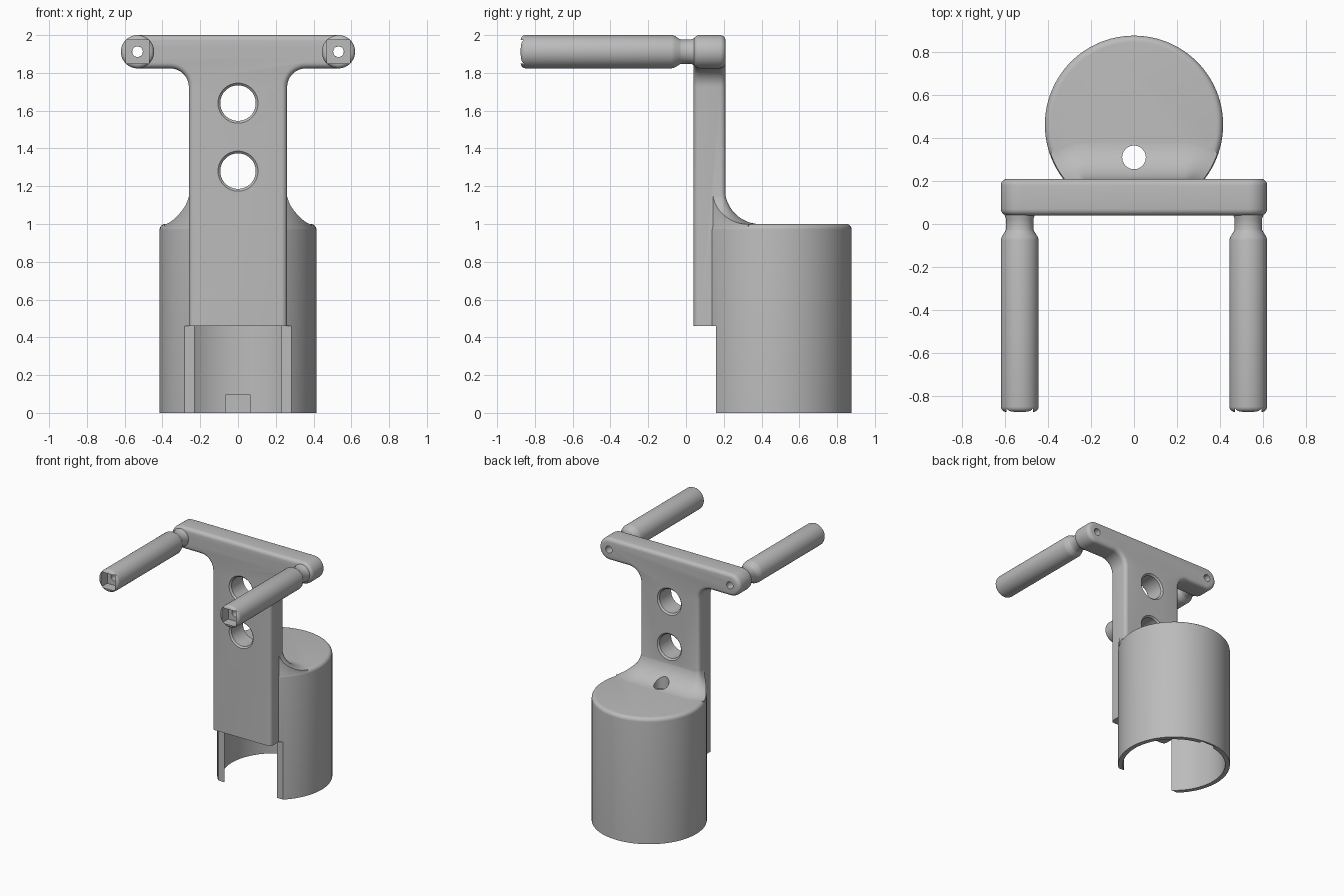
import bpy, bmesh, math
from mathutils import Matrix, Vector

if "Cube" in bpy.data.objects:
    bpy.data.objects.remove(bpy.data.objects["Cube"])

grey = bpy.data.materials.new("plain_grey")
grey.use_nodes = True
COLOUR = (0.5, 0.5, 0.5, 1)
grey.diffuse_color = COLOUR
grey.node_tree.nodes["Principled BSDF"].inputs["Base Color"].default_value = COLOUR

CUP_Y, CUP_R, WALL = 0.462, 0.415, 0.035
PLATE_F, PLATE_B, PLATE_X = 0.04, 0.21, 0.26
ARM_X, ARM_Z, ARM_R = 0.532, 1.912, 0.088
FORWARD = Matrix.Rotation(math.pi / 2, 4, "X")   # turns +z into -y


def finish(bm, name):
    bmesh.ops.recalc_face_normals(bm, faces=bm.faces)
    mesh = bpy.data.meshes.new(name)
    bm.to_mesh(mesh)
    bm.free()
    ob = bpy.data.objects.new(name, mesh)
    bpy.context.collection.objects.link(ob)
    mesh.materials.append(grey)
    return ob


def loft(name, rings, matrix=Matrix(), closed=False):
    """Skin rings of points; cap the ends, or join last to first."""
    bm = bmesh.new()
    loops = [[bm.verts.new(matrix @ Vector(p)) for p in ring] for ring in rings]
    n = len(loops[0])
    pairs = list(zip(loops, loops[1:])) + ([(loops[-1], loops[0])] if closed else [])
    for a, b in pairs:
        for i in range(n):
            j = (i + 1) % n
            bm.faces.new((a[i], a[j], b[j], b[i]))
    if not closed:
        bm.faces.new(loops[0])
        bm.faces.new(loops[-1])
    return finish(bm, name)


def lathe(name, profile, matrix=Matrix(), segs=96, closed=False):
    turn = [2 * math.pi * i / segs for i in range(segs)]
    rings = [[(r * math.cos(a), r * math.sin(a), h) for a in turn] for r, h in profile]
    return loft(name, rings, matrix, closed)


def box(name, lo, hi):
    rings = [[(lo[0], lo[1], z), (hi[0], lo[1], z), (hi[0], hi[1], z), (lo[0], hi[1], z)]
             for z in (lo[2], hi[2])]
    return loft(name, rings)


def arc(cx, cy, r, start, end, n):
    return [(cx + r * math.cos(math.radians(start + (end - start) * i / n)),
             cy + r * math.sin(math.radians(start + (end - start) * i / n)))
            for i in range(n + 1)]


def combine(ob, tool, operation):
    tool.hide_render = True
    mod = ob.modifiers.new(operation, "BOOLEAN")
    mod.object, mod.operation, mod.solver = tool, operation, "EXACT"
    bpy.context.view_layer.objects.active = ob
    bpy.ops.object.modifier_apply(modifier=mod.name)
    bpy.data.objects.remove(tool)


def smooth(ob):
    bpy.ops.object.select_all(action="DESELECT")
    ob.select_set(True)
    bpy.context.view_layer.objects.active = ob
    bpy.ops.object.shade_smooth_by_angle(angle=math.radians(32))


# T-shaped plate: half outline mirrored, extruded by stacked insets for rounded rims
def plate_outline(inset):
    r = ARM_R - inset
    half = [(PLATE_X - inset, 0.3)]
    half += arc(PLATE_X + 0.1, ARM_Z - ARM_R - 0.1, 0.1 + inset, 180, 90, 10)
    half += arc(ARM_X, ARM_Z, r, -90, 90, 24)
    return half + [(-x, z) for x, z in reversed(half)]


ROUND = 0.03
steps = [(ROUND * (1 - math.sin(t)), ROUND * (1 - math.cos(t)))
         for t in [math.pi / 2 * i / 5 for i in range(6)]]
layers = [(inset, PLATE_F + d) for inset, d in steps]
layers += [(inset, PLATE_B - d) for inset, d in reversed(steps)]
body = loft("plate_and_cup", [[(x, y, z) for x, z in plate_outline(i)] for i, y in layers])

# Cup with rounded top rim
at_cup = Matrix.Translation((0, CUP_Y, 0))
rim = arc(CUP_R - 0.03, 0.97, 0.03, 0, 90, 6)
combine(body, lathe("cup", [(CUP_R, 0)] + rim, at_cup), "UNION")


# Concave fillet flaring from the plate to the cup top, trimmed to the cup's outline
def rounded_rect(offset, z):
    r, pts = 0.02 + offset, []
    x, lo, hi = PLATE_X - 0.025, PLATE_F + 0.02, PLATE_B - 0.025
    for cx, cy, a in ((x, hi, 0), (-x, hi, 90), (-x, lo, 180), (x, lo, 270)):
        pts += [(px, py, z) for px, py in arc(cx, cy, r, a, a + 90, 8)]
    return pts


FLARE = 0.19
rings = [rounded_rect(FLARE, 0.9)]
for i in range(13):
    t = math.pi / 2 * i / 12
    rings.append(rounded_rect(FLARE * (1 - math.sin(t)), 0.999 + FLARE * (1 - math.cos(t))))
fillet = loft("fillet", rings)
combine(fillet, lathe("trim", [(CUP_R - 0.004, 0.8), (CUP_R - 0.004, 1.5)], at_cup), "INTERSECT")
combine(body, fillet, "UNION")

# Hollow inside, front opening, inner notch and drain hole
combine(body, lathe("cavity", [(CUP_R - WALL, -0.1), (CUP_R - WALL, 0.96)], at_cup), "DIFFERENCE")
combine(body, box("opening", (-0.5, -0.2, -0.1), (0.5, 0.16, 0.46)), "DIFFERENCE")
combine(body, box("notch", (-0.065, 0.7, -0.1), (0.065, 0.86, 0.095)), "DIFFERENCE")
drain = Matrix.Translation((0, 0.31, 0))
combine(body, lathe("drain", [(0.055, 0.8), (0.055, 1.3)], drain, 40), "DIFFERENCE")

# Two large holes with eased edges
E = 0.012
for z in (1.28, 1.64):
    place = Matrix.Translation((0, PLATE_F, z)) @ FORWARD
    depth = PLATE_F - PLATE_B
    cut = [(0.094 + 2 * E, E), (0.094, -E), (0.094, depth + E), (0.094 + 2 * E, depth - E)]
    combine(body, lathe("plate_hole", cut, place, 64), "DIFFERENCE")

# Handles: turned grips with a neck, bored through, square pocket in the end
BORE, TIP = 0.028, 0.915
for side, name in ((1, "left_handle"), (-1, "right_handle")):
    place = Matrix.Translation((side * ARM_X, PLATE_F, ARM_Z)) @ FORWARD
    combine(body, lathe("bore", [(BORE, -0.4), (BORE, 0.2)], place, 32), "DIFFERENCE")
    grip = [(BORE, -0.02), (0.07, -0.02), (0.07, 0.0), (0.064, 0.015), (0.064, 0.065),
            (0.068, 0.075), (0.084, 0.1), (ARM_R, 0.115)]
    grip += arc(ARM_R - 0.025, TIP - 0.025, 0.025, 0, 90, 5) + [(BORE, TIP)]
    handle = lathe(name, grip, place, 64, closed=True)
    s, x = 0.061, side * ARM_X
    pocket = box("pocket", (x - s, -1, ARM_Z - s), (x + s, PLATE_F - TIP + 0.08, ARM_Z + s))
    combine(handle, pocket, "DIFFERENCE")
    smooth(handle)

smooth(body)
